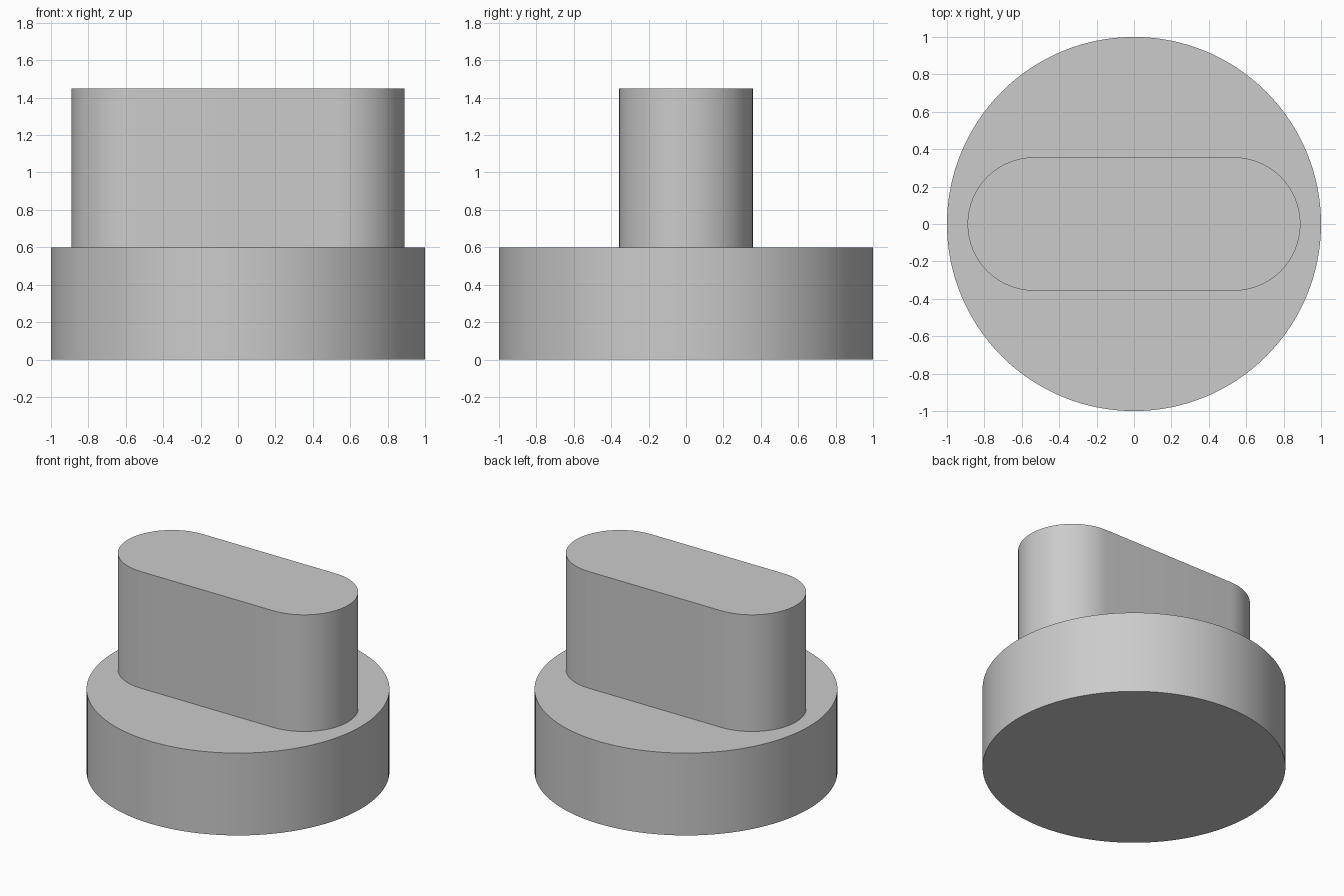
import bpy
import bmesh
from math import pi, sin, cos, radians

cube = bpy.data.objects.get("Cube")
if cube:
    bpy.data.objects.remove(cube, do_unlink=True)

# Single plain grey
GREY = (0.6, 0.6, 0.6, 1.0)
grey = bpy.data.materials.new("plain grey")
grey.use_nodes = True
grey.diffuse_color = GREY
grey.node_tree.nodes["Principled BSDF"].inputs["Base Color"].default_value = GREY


def rounded_prism(name, half_length, radius, bottom, top, steps):
    """Extrude a slot outline (a circle when half_length equals radius)."""
    offset = half_length - radius
    outline = []
    for side in (1, -1):
        start = -pi / 2 if side > 0 else pi / 2
        # A full circle shares its end points between the two arcs
        count = steps + 1 if offset > 0 else steps
        for i in range(count):
            a = start + pi * i / steps
            outline.append((side * offset + radius * cos(a), radius * sin(a)))

    bm = bmesh.new()
    base = bm.faces.new([bm.verts.new((x, y, bottom)) for x, y in outline])
    grown = bmesh.ops.extrude_face_region(bm, geom=[base], use_keep_orig=True)
    verts = [g for g in grown["geom"] if isinstance(g, bmesh.types.BMVert)]
    bmesh.ops.translate(bm, verts=verts, vec=(0, 0, top - bottom))
    bmesh.ops.recalc_face_normals(bm, faces=bm.faces)

    mesh = bpy.data.meshes.new(name)
    bm.to_mesh(mesh)
    bm.free()
    mesh.materials.append(grey)
    obj = bpy.data.objects.new(name, mesh)
    bpy.context.collection.objects.link(obj)

    # Smooth walls, crisp rims
    bpy.ops.object.select_all(action="DESELECT")
    obj.select_set(True)
    bpy.context.view_layer.objects.active = obj
    bpy.ops.object.shade_smooth_by_angle(angle=radians(30))
    return obj


# Round base disc
rounded_prism("round_base", 1.0, 1.0, 0.0, 0.6, 64)

# Upright grip with rounded ends
rounded_prism("upright_grip", 0.89, 0.357, 0.6, 1.45, 32)
